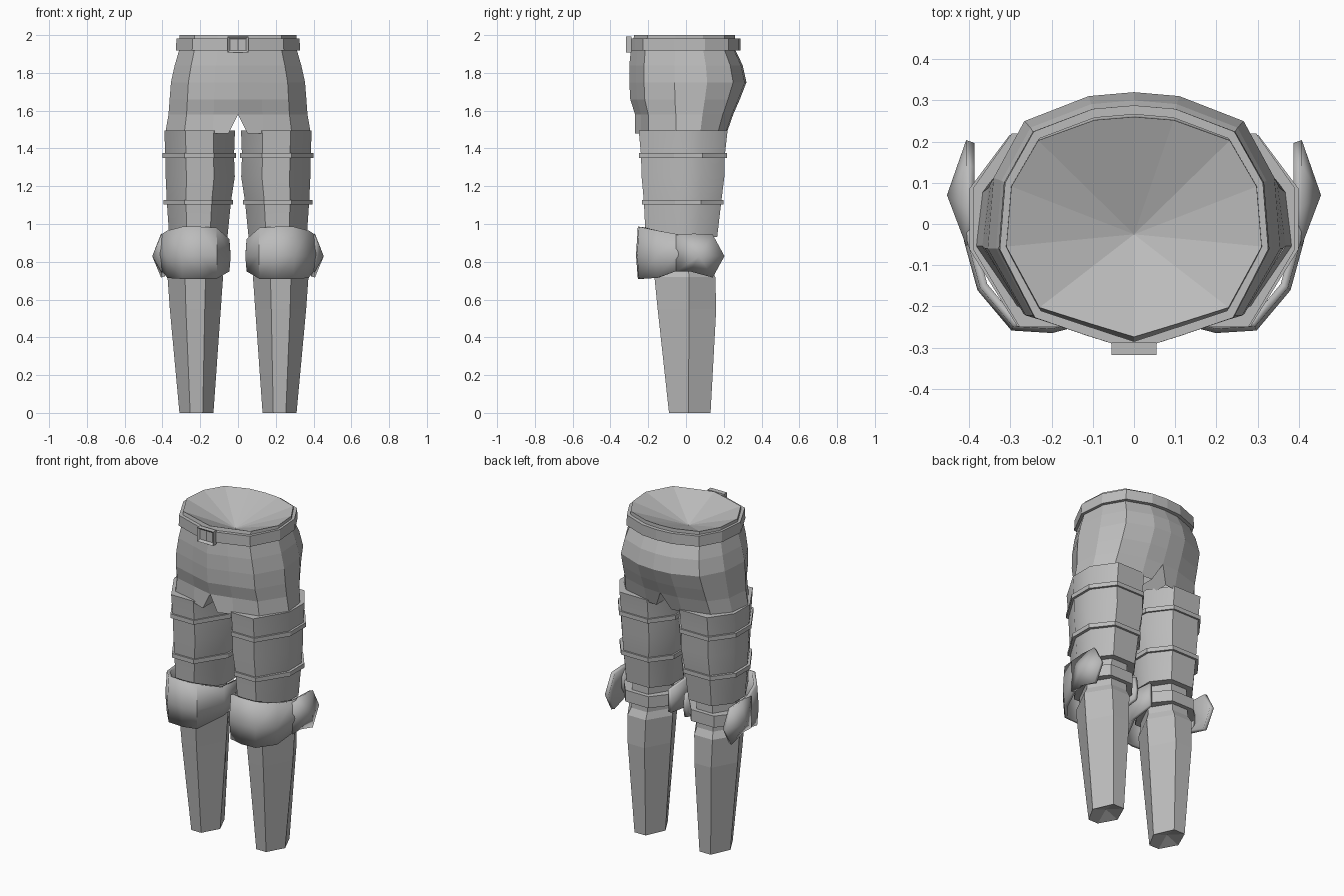
import bpy
import bmesh
from math import radians

if "Cube" in bpy.data.objects:
    bpy.data.objects.remove(bpy.data.objects["Cube"], do_unlink=True)

GREY = (0.5, 0.5, 0.5, 1)
material = bpy.data.materials.new("plain grey")
material.use_nodes = True
material.diffuse_color = GREY
material.node_tree.nodes["Principled BSDF"].inputs["Base Color"].default_value = GREY


def finish(name, bm, mirror=True, thickness=0, smooth=0):
    """Turn a bmesh into an object, mirrored across x and optionally thickened."""
    mesh = bpy.data.meshes.new(name)
    bm.to_mesh(mesh)
    bm.free()
    mesh.materials.append(material)
    obj = bpy.data.objects.new(name, mesh)
    bpy.context.collection.objects.link(obj)
    if mirror:
        mod = obj.modifiers.new("mirror", "MIRROR")
        mod.merge_threshold = 0.001
    if thickness:
        mod = obj.modifiers.new("thickness", "SOLIDIFY")
        mod.thickness = thickness
        mod.offset = 0
    if smooth:
        bpy.ops.object.select_all(action="DESELECT")
        obj.select_set(True)
        bpy.context.view_layer.objects.active = obj
        bpy.ops.object.shade_smooth_by_angle(angle=radians(smooth))
    return obj


def add_ring(bm, outline, z, cx, half_width, front, back, inner=None):
    """Scale a unit outline to a width, a front depth and a back depth."""
    verts = []
    for u, v in outline:
        x = cx + u * half_width
        if inner is not None:
            x = max(x, inner)
        verts.append(bm.verts.new((x, v * (back if v > 0 else front), z)))
    return verts


def bridge(bm, low, high, closed):
    n = len(low)
    for i in range(n if closed else n - 1):
        j = (i + 1) % n
        bm.faces.new((low[i], low[j], high[j], high[i]))


def fan(bm, ring, tip, closed=True):
    apex = bm.verts.new(tip)
    n = len(ring)
    for i in range(n if closed else n - 1):
        bm.faces.new((ring[i], ring[(i + 1) % n], apex))


def both_sides(half):
    return half + [(-u, v) for u, v in reversed(half)]


def limb(name, outline, rings, dent=0, smooth=0):
    """Closed tube through rings listed from the bottom up."""
    bm = bmesh.new()
    loops = [add_ring(bm, outline, *r) for r in rings]
    for low, high in zip(loops, loops[1:]):
        bridge(bm, low, high, True)
    z, cx = rings[0][:2]
    fan(bm, loops[0][::-1], (cx, 0.02, z + dent))
    fan(bm, loops[-1], (cx, 0, rings[-1][0]))
    return finish(name, bm, smooth=smooth)


HIP = [(0, -1), (.35, -.88), (.74, -.74), (1, -.2),
       (.96, .35), (.75, .78), (.31, .97), (0, 1)]
HEXAGON = both_sides([(.37, -1), (1, .1), (.42, 1)])
OCTAGON = both_sides([(.4, -1), (1, -.25), (1, .4), (.5, 1)])

# Trousers: hips with a sunken top, opening into two legs at the crotch
bm = bmesh.new()
hip_rings = [
    (1.48, 0, .385, .27, .215, .05),
    (1.58, 0, .368, .27, .25),
    (1.66, 0, .362, .295, .285),
    (1.75, 0, .355, .3, .32),
    (1.84, 0, .335, .3, .3),
    (1.92, 0, .312, .292, .262),
    (2, 0, .31, .274, .26),
]
loops = [add_ring(bm, HIP, *r) for r in hip_rings]
for k, (low, high) in enumerate(zip(loops, loops[1:])):
    bridge(bm, low, high, closed=(k == 0))
fan(bm, loops[-1], (0, -.025, 1.89), closed=False)
finish("trouser_hips", bm)

# Belt
bm = bmesh.new()
belt = [add_ring(bm, HIP, z, 0, w, .296, .277) for z, w in ((1.918, .318), (1.982, .315))]
bridge(bm, *belt, closed=False)
finish("belt", bm, thickness=.022)

# Buckle: a block with a recessed front
bm = bmesh.new()
bmesh.ops.create_cube(bm, size=1)
for v in bm.verts:
    v.co = (v.co.x * .11, v.co.y * .03 - .303, v.co.z * .085 + 1.95)
front = [f for f in bm.faces if f.normal.y < -.9]
bmesh.ops.inset_region(bm, faces=front, thickness=.017)
for v in front[0].verts:
    v.co.y += .012
finish("belt_buckle", bm, mirror=False)

# Lower legs, running up inside the armour
limb("lower_legs", HEXAGON, [
    (0, .22, .09, .09, .13),
    (.55, .226, .135, .15, .16),
    (.72, .226, .147, .167, .155),
    (.76, .222, .13, .15, .135),
    (.95, .215, .13, .15, .13),
], dent=.03)

# Thigh armour
limb("thigh_armour", OCTAGON, [
    (.93, .21, .154, .214, .165),
    (1.12, .207, .17, .223, .187),
    (1.25, .2, .183, .235, .203),
    (1.36, .203, .182, .238, .205),
    (1.495, .203, .187, .25, .22),
], smooth=50)

# Raised bands around the thighs
for label, z, cx, w, f, b in (("lower", 1.115, .21, .184, .234, .198),
                              ("upper", 1.363, .205, .194, .249, .216)):
    limb(label + "_thigh_bands", OCTAGON,
         [(z + s * .013, cx, w, f, b) for s in (-1, 1)])

# Straps behind the knees
limb("knee_straps", OCTAGON, [(z, .222, .155, .18, .158) for z in (.8, .87)])

# Knee guards: bowed plates wrapping the front of each knee
bm = bmesh.new()
columns = [(.055, .08, .77, .91), (.055, -.07, .75, .92), (.12, -.225, .71, .98),
           (.2, -.245, .71, .985), (.29, -.24, .71, .985), (.365, -.15, .715, .965),
           (.395, -.04, .755, .945), (.4, .03, .755, .94)]
rows = []
for t, bow in ((0, 1), (.45, 1.04), (1, 1)):
    rows.append([bm.verts.new((.21 + (x - .21) * bow, y * bow, low + (high - low) * t))
                 for x, y, low, high in columns])
for low, high in zip(rows, rows[1:]):
    bridge(bm, low, high, closed=False)
finish("knee_guards", bm, thickness=.02, smooth=50)

# Side wings of the knee guards, peaked outward
bm = bmesh.new()
wing = [(-.05, .75), (.02, .755), (.14, .72), (.2, .83), (.14, .94), (.04, .945), (-.05, .94)]
rim = [bm.verts.new((.397, y, z)) for y, z in wing]
fan(bm, rim, (.443, .07, .83))
finish("knee_wings", bm, thickness=.022, smooth=50)
